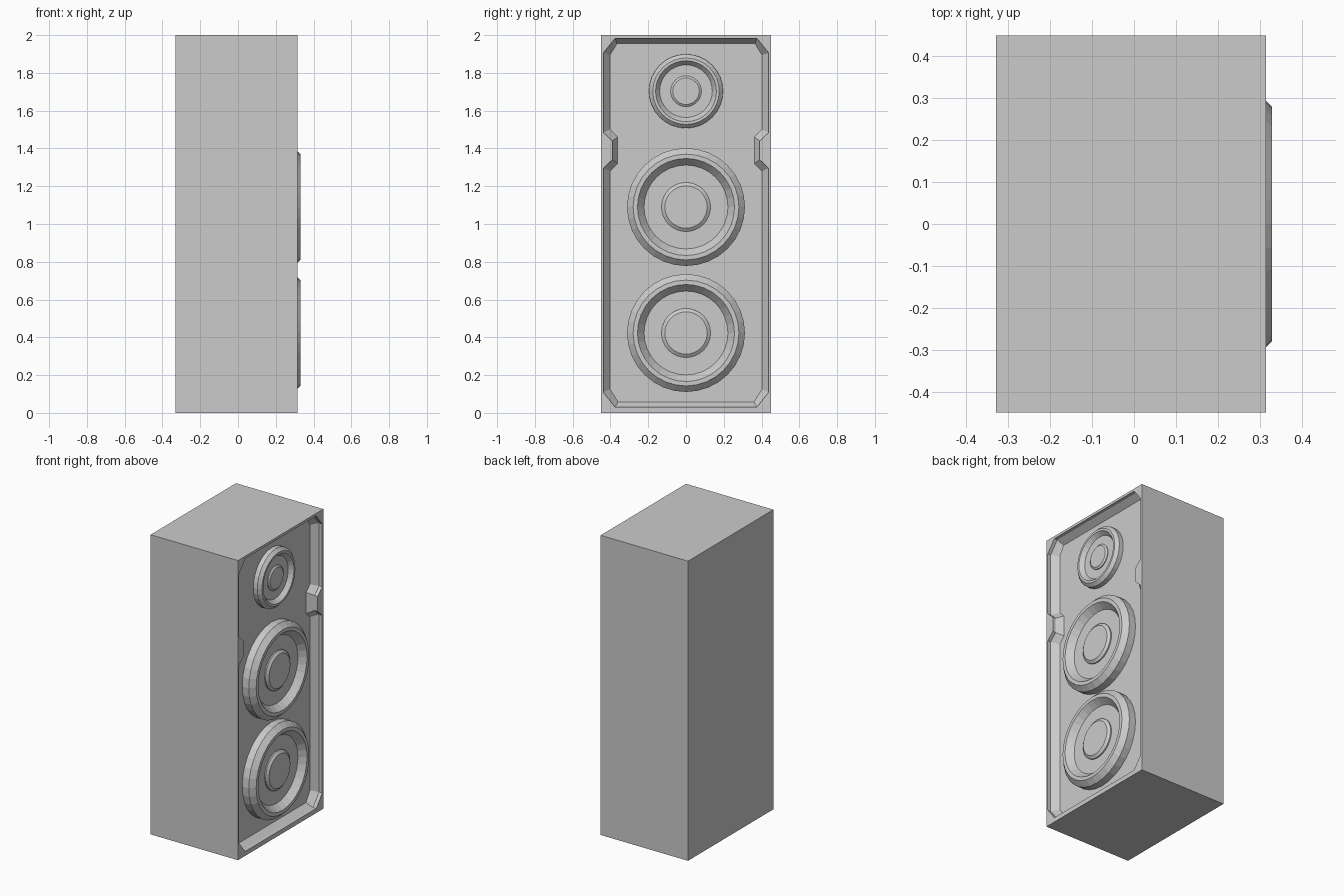
import bpy, bmesh
from math import sin, cos, pi

if "Cube" in bpy.data.objects:
    bpy.data.objects.remove(bpy.data.objects["Cube"])

PANEL_X, FACE_X, BACK_X = 0.25, 0.315, -0.33


def make_object(name, bm):
    bmesh.ops.recalc_face_normals(bm, faces=bm.faces)
    mesh = bpy.data.meshes.new(name)
    bm.to_mesh(mesh)
    bm.free()
    ob = bpy.data.objects.new(name, mesh)
    bpy.context.collection.objects.link(ob)
    return ob


def loft(name, rings):
    """Skin a stack of equal-length closed loops and cap both ends."""
    bm = bmesh.new()
    loops = [[bm.verts.new(p) for p in ring] for ring in rings]
    n = len(loops[0])
    for a, b in zip(loops, loops[1:]):
        for i in range(n):
            j = (i + 1) % n
            bm.faces.new((a[i], a[j], b[j], b[i]))
    bm.faces.new(loops[0])
    bm.faces.new(loops[-1])
    return make_object(name, bm)


def mirrored(half, x):
    """Closed outline at depth x from its +y half."""
    pts = half + [(-y, z) for y, z in reversed(half)]
    return [(x, y, z) for y, z in pts]


def driver(name, z, scale, segments=32):
    """Speaker driver: chamfered surround, sunken cone and raised dust cap."""
    profile = [(0.312, -0.01), (0.312, 0.048), (0.280, 0.080), (0.257, 0.080),
               (0.222, 0.037), (0.130, 0.037), (0.130, 0.045), (0.112, 0.058)]
    rings = [[(PANEL_X + h * scale,
               r * scale * cos(2 * pi * i / segments),
               z + r * scale * sin(2 * pi * i / segments))
              for i in range(segments)] for r, h in profile]
    return loft(name, rings)


# Cabinet box
corners = [(0.45, 2.0), (0.45, 0.0)]
cabinet = loft("cabinet", [mirrored(corners, BACK_X), mirrored(corners, FACE_X)])

# Recessed baffle, notched on both sides, with a sloped border
outer = [(0.375, 1.983), (0.438, 1.905), (0.438, 1.485), (0.39, 1.44),
         (0.39, 1.34), (0.438, 1.295), (0.438, 0.11), (0.375, 0.03)]
inner = [(0.365, 1.955), (0.402, 1.895), (0.402, 1.50), (0.362, 1.46),
         (0.362, 1.32), (0.402, 1.28), (0.402, 0.125), (0.36, 0.058)]
cutter = loft("baffle_cutter", [mirrored(inner, PANEL_X), mirrored(outer, 0.292),
                                mirrored(outer, 0.40)])
cutter.hide_render = True
cutter.hide_set(True)
cut = cabinet.modifiers.new("baffle_recess", 'BOOLEAN')
cut.operation = 'DIFFERENCE'
cut.solver = 'EXACT'
cut.object = cutter

# Drivers
driver("lower_woofer", 0.423, 1.0)
driver("upper_woofer", 1.09, 1.0)
driver("tweeter", 1.703, 0.628)
